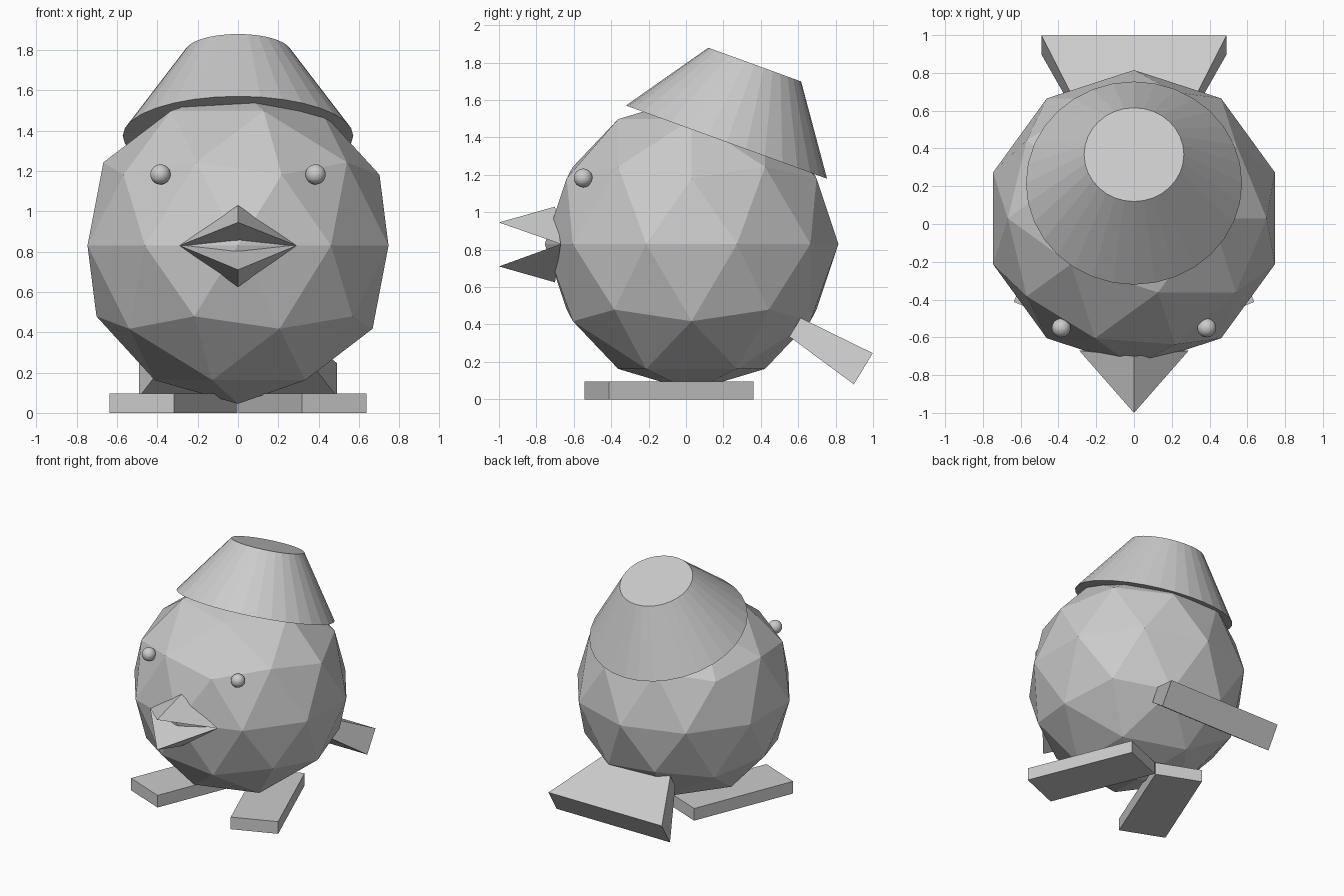
import bpy
import bmesh
from math import radians, sqrt
from mathutils import Matrix, Vector

if "Cube" in bpy.data.objects:
    bpy.data.objects.remove(bpy.data.objects["Cube"], do_unlink=True)

# Single plain grey
grey = bpy.data.materials.new("plain_grey")
grey.use_nodes = True
colour = (0.6, 0.6, 0.6, 1)
grey.diffuse_color = colour
grey.node_tree.nodes["Principled BSDF"].inputs["Base Color"].default_value = colour


def finish(name, bm, matrix=Matrix()):
    """Turn a bmesh into a named, coloured object."""
    bmesh.ops.recalc_face_normals(bm, faces=bm.faces)
    mesh = bpy.data.meshes.new(name)
    bm.to_mesh(mesh)
    bm.free()
    mesh.materials.append(grey)
    obj = bpy.data.objects.new(name, mesh)
    obj.matrix_world = matrix
    bpy.context.collection.objects.link(obj)
    return obj


def place(loc, angle=0, axis='X'):
    return Matrix.Translation(loc) @ Matrix.Rotation(radians(angle), 4, axis)


# Faceted round body
bm = bmesh.new()
bmesh.ops.create_icosphere(bm, subdivisions=2, radius=0.785)
finish("body", bm, place((0, 0.03, 0.83)))

# Hat: closed truncated cone tipped backwards
bm = bmesh.new()
bmesh.ops.create_cone(bm, cap_ends=True, segments=32,
                      radius1=0.572, radius2=0.264, depth=0.441)
finish("hat", bm, place((0, 0.292, 1.582), -20))

# Beak halves: wide pyramids sharing the mouth corners
for name, ridge_z, tip_z in (("upper_beak", 1.03, 0.945), ("lower_beak", 0.625, 0.71)):
    bm = bmesh.new()
    corners = [(-0.29, -0.67, 0.83), (0.29, -0.67, 0.83),
               (0, -0.70, ridge_z), (0, -1, tip_z)]
    verts = [bm.verts.new(c) for c in corners]
    for skip in verts:
        bm.faces.new([v for v in verts if v is not skip])
    finish(name, bm)

# Eyes and splayed feet, one per side
for side, sign in (("left", 1), ("right", -1)):
    bm = bmesh.new()
    bmesh.ops.create_uvsphere(bm, u_segments=32, v_segments=16, radius=0.05)
    finish(side + "_eye", bm, place((sign * 0.385, -0.55, 1.183)))

    bm = bmesh.new()
    bmesh.ops.create_cube(bm, size=1, matrix=Matrix.Diagonal((0.345, 0.835, 0.095, 1)))
    finish(side + "_foot", bm, place((sign * 0.32, -0.09, 0.0475), sign * 22, 'Z'))

# Tail: flat flaring slab sloping down behind the body
near, far = Vector((0, 0.583, 0.385)), Vector((0, 0.948, 0.163))
axis = far - near
bm = bmesh.new()
bmesh.ops.create_cone(bm, cap_ends=True, segments=4, radius1=0.6 / sqrt(2),
                      radius2=1 / sqrt(2), depth=axis.length,
                      matrix=Matrix.Rotation(radians(45), 4, 'Z'))
bmesh.ops.scale(bm, vec=(0.98, 0.195, 1), verts=bm.verts)
finish("tail", bm, place((near + far) / 2, -121.3))
